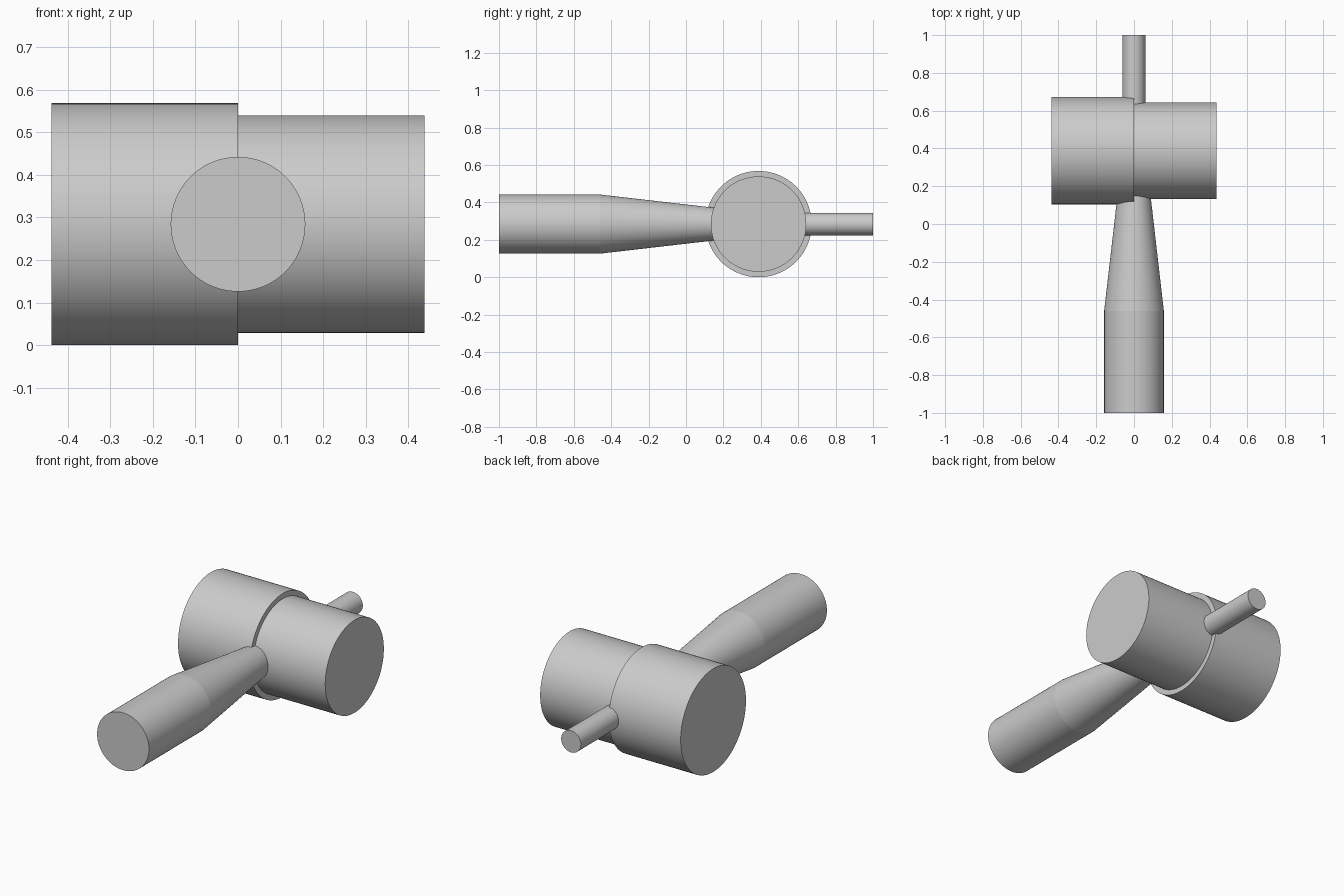
import bpy
import bmesh
import math
from mathutils import Matrix

cube = bpy.data.objects.get("Cube")
if cube:
    bpy.data.objects.remove(cube, do_unlink=True)

CENTRE_Y, CENTRE_Z = 0.388, 0.284
SIDES = 96

grey = bpy.data.materials.new("light grey")
grey.use_nodes = True
colour = (0.6, 0.6, 0.6, 1)
grey.diffuse_color = colour
grey.node_tree.nodes["Principled BSDF"].inputs["Base Color"].default_value = colour


def turned(name, profile, rotation, location):
    """Solid of revolution from (position along axis, radius) pairs, with flat caps."""
    bm = bmesh.new()
    rings = []
    for along, radius in profile:
        angles = [math.tau * i / SIDES for i in range(SIDES)]
        rings.append([bm.verts.new((radius * math.cos(a), radius * math.sin(a), along))
                      for a in angles])
    for low, high in zip(rings, rings[1:]):
        for i in range(SIDES):
            j = (i + 1) % SIDES
            bm.faces.new((low[i], low[j], high[j], high[i]))
    bm.faces.new(rings[0][::-1])
    bm.faces.new(rings[-1])
    bm.transform(Matrix.Translation(location) @ rotation)
    mesh = bpy.data.meshes.new(name)
    bm.to_mesh(mesh)
    bm.free()
    mesh.materials.append(grey)
    obj = bpy.data.objects.new(name, mesh)
    bpy.context.collection.objects.link(obj)
    bpy.ops.object.select_all(action='DESELECT')
    obj.select_set(True)
    bpy.context.view_layer.objects.active = obj
    bpy.ops.object.shade_smooth_by_angle(angle=math.radians(5))
    return obj


along_x = Matrix.Rotation(math.pi / 2, 4, 'Y')
along_y = Matrix.Rotation(-math.pi / 2, 4, 'X')

# Stepped head: wide and narrow barrels on one shaft with a single shoulder
turned("stepped_head", [(-0.438, 0.284), (0, 0.284), (0, 0.255), (0.438, 0.255)],
       along_x, (0, CENTRE_Y, CENTRE_Z))

# Handle: straight grip, then a taper into the head
turned("handle", [(-1, 0.158), (-0.46, 0.158), (0.2, 0.082)],
       along_y, (0, 0, CENTRE_Z))

# Thin rod out of the back
turned("rear_rod", [(0.55, 0.06), (1, 0.06)], along_y, (0, 0, CENTRE_Z))
